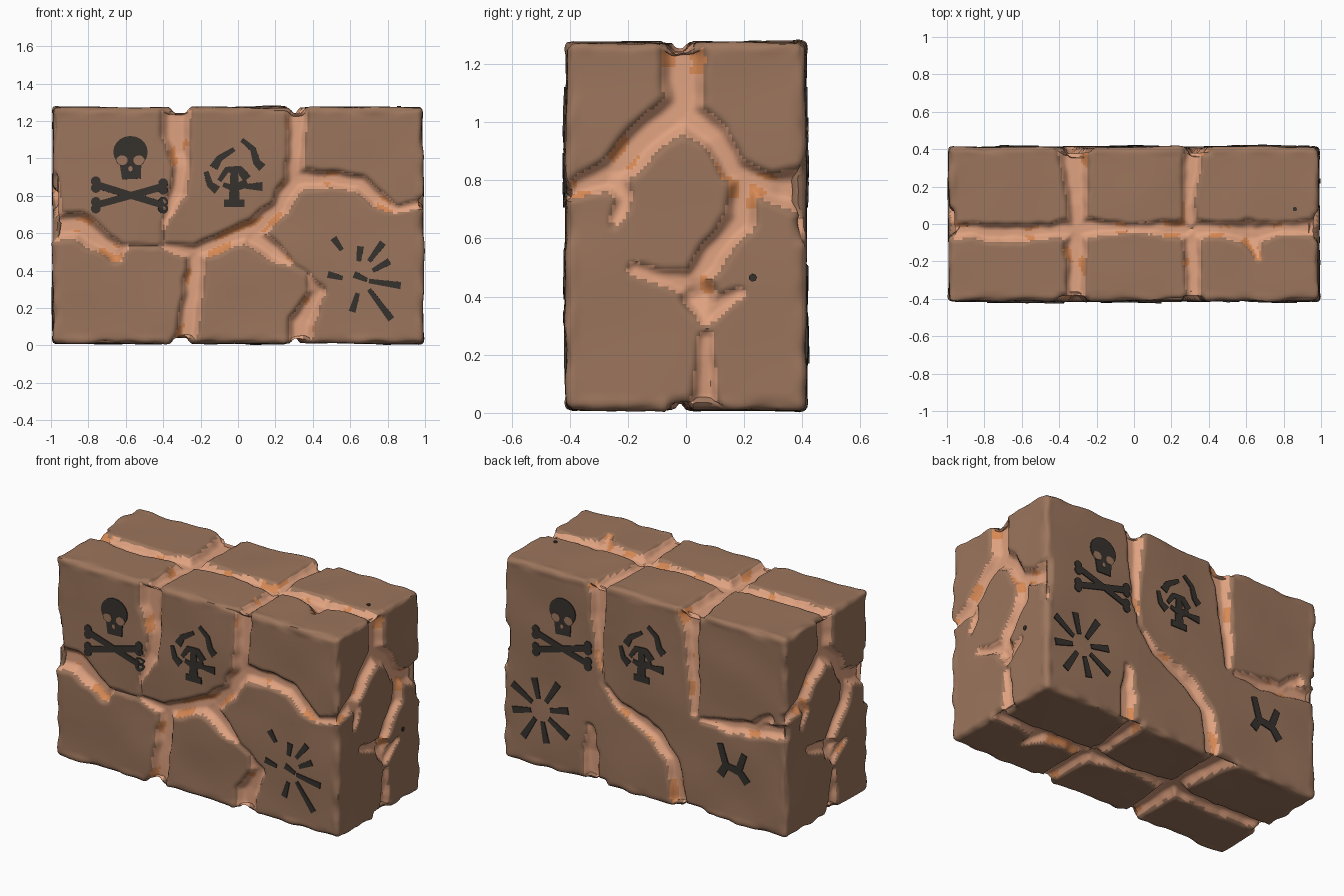
import bpy
import bmesh
import math
from mathutils import Vector, Matrix, noise

cube = bpy.data.objects.get("Cube")
if cube:
    bpy.data.objects.remove(cube, do_unlink=True)

HALF = Vector((0.99, 0.412, 0.632))      # half size of the wall block
CENTRE = Vector((0, 0, 0.642))
CELLS = Vector((160, 68, 104))           # grid cells along each axis
ROUND = 0.03
DEPTH = 0.045


def material(name, colour):
    mat = bpy.data.materials.new(name)
    mat.use_nodes = True
    mat.diffuse_color = (*colour, 1)
    mat.node_tree.nodes["Principled BSDF"].inputs["Base Color"].default_value = (*colour, 1)
    return mat


stone = material("brown stone", (0.33, 0.178, 0.108))
mortar = material("pale mortar", (0.74, 0.36, 0.215))
rust = material("orange clay", (0.68, 0.25, 0.09))
paint = material("charcoal paint", (0.037, 0.032, 0.027))

# Mortar paths: across, up, half width
front_paths = [
    [(-.33, 1.3, .08), (-.33, 1.12, .08), (-.3, .95, .045), (-.32, .82, .045), (-.38, .7, .02), (-.4, .53, .012)],
    [(-1, .63, .07), (-.85, .64, .07), (-.75, .57, .06), (-.65, .5, .05), (-.58, .53, .015), (-.4, .53, .012)],
    [(-1, .88, .04), (-.98, .68, .04)],
    [(-.4, .53, .02), (-.22, .5, .05), (-.05, .57, .05), (.1, .62, .06), (.22, .74, .05),
     (.3, .88, .06), (.31, 1, .05), (.32, 1.3, .055)],
    [(.3, .88, .06), (.5, .89, .05), (.65, .87, .045), (.75, .78, .045), (.85, .73, .02), (1, .76, .025)],
    [(-.22, .5, .05), (-.24, .3, .055), (-.29, 0, .06)],
    [(.08, .58, .06), (.18, .51, .05), (.3, .42, .014), (.37, .38, .014), (.42, .28, .045), (.34, .12, .065), (.33, 0, .07)],
]
side_paths = [
    [(-.01, 1.3, .07), (-.01, 1.05, .07), (-.15, .94, .06), (-.25, .82, .055), (-.42, .76, .03)],
    [(-.25, .82, .05), (-.21, .75, .03), (-.25, .64, .015)],
    [(0, 1.03, .06), (.1, .95, .045), (.17, .83, .05), (.28, .78, .05), (.42, .76, .08)],
    [(.2, .8, .05), (.19, .66, .05), (.1, .56, .05), (.03, .46, .045), (.05, .4, .06), (.07, .33, .025)],
    [(.03, .44, .04), (-.18, .49, .022)],
    [(.08, .35, .035), (.18, .41, .02)],
    [(.07, .26, .022), (.06, 0, .055)],
]
back_paths = [
    [(-.35, 1.3, .06), (-.33, 1.08, .05), (-.33, .81, .02), (-.29, .66, .012), (-.18, .54, .03),
     (.05, .44, .05), (.19, .3, .045), (.25, 0, .05)],
    [(.3, 1.3, .08), (.32, 1.1, .05), (.34, .85, .04), (.35, .64, .02)],
    [(.4, .61, .02), (.6, .62, .045), (.75, .64, .045), (.87, .74, .03)],
    [(.75, .64, .045), (1, .68, .05)],
    [(-.39, .36, .025), (-.38, .2, .05), (-.38, 0, .05)],
    [(-1, .65, .03), (-.97, .58, .015)],
]
flat_paths = [
    [(-1, -.03, .04), (-.7, -.05, .05), (-.45, -.04, .04), (-.3, -.02, .06), (0, -.02, .022),
     (.3, -.03, .06), (.45, -.03, .04), (.62, -.05, .06), (.8, -.02, .03), (1, -.02, .045)],
    [(-.33, .43, .08), (-.3, .1, .055), (-.31, -.1, .06), (-.31, -.43, .045)],
    [(.32, .43, .055), (.29, .1, .035), (.31, -.1, .05), (.32, -.43, .035)],
    [(.62, -.05, .07), (.66, -.17, .02)],
]

# Each side of the block: outward, across and up directions with its mortar
X, Y, Z = Vector((1, 0, 0)), Vector((0, 1, 0)), Vector((0, 0, 1))
SIDES = {
    "front": (-Y, X, Z, front_paths), "back": (Y, -X, Z, back_paths),
    "right": (X, Y, Z, side_paths), "left": (-X, -Y, Z, side_paths),
    "top": (Z, X, Y, flat_paths), "bottom": (-Z, X, Y, flat_paths),
}


def along(direction, sizes):
    return sum(abs(d) * s for d, s in zip(direction, sizes))


def mortar_at(p, u, v, paths):
    """Distance to the nearest path in half widths, and that half width."""
    x = p.dot(u) + 0.014 * noise.noise(p * 11)
    y = p.dot(v) + 0.014 * noise.noise(p * 11 + Vector((7, 3, 5)))
    best, width = 9.0, 0.01
    for path in paths:
        for (ax, ay, aw), (bx, by, bw) in zip(path, path[1:]):
            dx, dy = bx - ax, by - ay
            t = ((x - ax) * dx + (y - ay) * dy) / (dx * dx + dy * dy)
            t = min(1.0, max(0.0, t))
            w = aw + (bw - aw) * t
            r = math.hypot(x - ax - dx * t, y - ay - dy * t) / w
            if r < best:
                best, width = r, w
    return best, width


def weather(p):
    """Move a point of the plain box onto the worn, grooved surface."""
    q = p - CENTRE
    inner = Vector([max(ROUND - h, min(h - ROUND, c)) for c, h in zip(q, HALF)])
    out = (q - inner).normalized()
    depth, near = 0.0, []
    for n, u, v, paths in SIDES.values():
        weight = max(0.0, 1 - (along(n, HALF) - q.dot(n)) / 0.05)
        near.append(weight)
        if weight > 0:
            r, w = mortar_at(p, u, v, paths)
            s = max(0.0, min(1.0, (1.3 - r) / 0.9))
            depth = max(depth, weight * DEPTH * min(1.2, w / 0.05) * s * s * (3 - 2 * s))
    edge = sorted(near)[-2]
    bump = 0.009 * noise.noise(p * 3) + 0.02 * edge * noise.noise(p * 9)
    moved = CENTRE + inner + out * (ROUND + bump - depth)
    moved.z = max(0.0, moved.z)
    return moved


def finish(bm, name, mats):
    mesh = bpy.data.meshes.new(name)
    bm.to_mesh(mesh)
    bm.free()
    for mat in mats:
        mesh.materials.append(mat)
    obj = bpy.data.objects.new(name, mesh)
    bpy.context.collection.objects.link(obj)
    return obj


# Wall block: six grids, coloured by mortar, welded and weathered
bm = bmesh.new()
for n, u, v, paths in SIDES.values():
    frame = Matrix((u * along(u, HALF), v * along(v, HALF), n)).transposed().to_4x4()
    place = Matrix.Translation(CENTRE + n * along(n, HALF)) @ frame
    grid = bmesh.ops.create_grid(bm, x_segments=round(along(u, CELLS)),
                                 y_segments=round(along(v, CELLS)), size=1, matrix=place)
    for f in {f for vert in grid["verts"] for f in vert.link_faces}:
        p = f.calc_center_median()
        r, w = mortar_at(p, u, v, paths)
        if r < 1 and w > 0.016:
            f.material_index = 2 if r > 0.35 and noise.noise(p * 7) > 0.27 else 1
bmesh.ops.remove_doubles(bm, verts=bm.verts, dist=0.001)
for vert in bm.verts:
    vert.co = weather(vert.co)
bmesh.ops.recalc_face_normals(bm, faces=bm.faces)
wall = finish(bm, "wall_block", [stone, mortar, rust])
bpy.context.view_layer.objects.active = wall
wall.select_set(True)
bpy.ops.object.shade_smooth_by_angle(angle=math.radians(50))


# Painted marks: thin plates that follow the worn surface
class Mark:
    def __init__(self, name, side, mat=paint, lift=0.003):
        self.name, self.mat, self.lift = name, mat, lift
        self.n, self.u, self.v, _ = SIDES[side]
        self.bm = bmesh.new()

    def vert(self, x, y):
        p = self.u * x + self.v * y + self.n * (along(self.n, HALF) + CENTRE.dot(self.n))
        return self.bm.verts.new(weather(p) + self.n * self.lift)

    def disc(self, x, y, rx, ry=None, sides=20):
        turns = [math.tau * i / sides for i in range(sides)]
        self.bm.faces.new([self.vert(x + rx * math.cos(a), y + (ry or rx) * math.sin(a)) for a in turns])

    def stroke(self, points, start, end, steps=4):
        pts = [Vector(a).lerp(Vector(b), i / steps) for a, b in zip(points, points[1:]) for i in range(steps)]
        pts.append(Vector(points[-1]))
        last = None
        for i, p in enumerate(pts):
            d = (pts[min(i + 1, len(pts) - 1)] - pts[max(i - 1, 0)]).normalized()
            off = Vector((-d.y, d.x)) * (start + (end - start) * i / (len(pts) - 1))
            pair = (self.vert(*(p + off)), self.vert(*(p - off)))
            if last:
                self.bm.faces.new((last[0], last[1], pair[1], pair[0]))
            last = pair

    def done(self):
        obj = finish(self.bm, self.name, [self.mat])
        mod = obj.modifiers.new("thickness", "SOLIDIFY")
        mod.thickness, mod.offset = 0.006, 0


for side in ("front", "back"):
    # Skull over crossed bones
    skull = Mark(side + "_skull", side)
    skull.disc(-.575, 1.035, .092, .085)
    skull.stroke([(-.575, .99), (-.57, .89)], .06, .05)
    skull.done()
    eyes = Mark(side + "_skull_eyes", side, stone, 0.006)
    for x in (-.62, -.53):
        eyes.disc(x, .99, .03, .026)
    eyes.disc(-.575, .945, .012, .015, 8)
    eyes.done()
    bones = Mark(side + "_crossed_bones", side)
    for a, b in (((-.76, .86), (-.4, .75)), ((-.4, .85), (-.76, .75))):
        bones.stroke([a, b], .02, .018, 8)
        for x, y in (a, b):
            bones.disc(x, y + .018, .026)
            bones.disc(x, y - .018, .026)
    bones.done()

    # Hooked hazard sign
    hazard = Mark(side + "_hazard_sign", side)
    for line in ([(-.02, 1.05), (-.1, 1), (-.13, .95)], [(-.17, .93), (-.15, .86), (-.11, .83)],
                 [(.02, 1.1), (.08, 1.05), (.1, .98), (.13, .95)], [(-.1, .88), (-.06, .94), (.01, .94), (.05, .89)],
                 [(-.08, .86), (-.02, .84), (.05, .87)], [(.04, .85), (.13, .85)]):
        hazard.stroke(line, .012, .024)
    hazard.stroke([(-.02, .93), (-.02, .77)], .02, .03)
    hazard.stroke([(-.075, .76), (.035, .76)], .02, .02)
    hazard.done()

# Uneven burst of cracks
burst = Mark("front_burst", "front")
for a, b in (((.51, .575), (.555, .51)), ((.655, .53), (.645, .45)), ((.775, .55), (.7, .45)),
             ((.81, .45), (.72, .4)), ((.48, .38), (.56, .36)), ((.87, .32), (.7, .345)),
             ((.82, .14), (.7, .3)), ((.61, .18), (.64, .28)), ((.62, .38), (.69, .35))):
    burst.stroke([a, b], .019, .012)
burst.done()
burst = Mark("back_burst", "back")
for i in range(8):
    a = math.tau * (i + 0.3) / 8
    ray = Vector((math.cos(a), math.sin(a)))
    hub = Vector((-.73, .37))
    burst.stroke([hub + ray * (.2 + .03 * (i % 2)), hub + ray * .07], .022, .014)
burst.done()

# Small stray daubs
daub = Mark("back_daub", "back")
for line in ([(.53, .5), (.57, .37), (.53, .3)], [(.56, .37), (.68, .35)], [(.7, .47), (.66, .36), (.72, .29)]):
    daub.stroke(line, .02, .026)
daub.done()
for name, side, x, y, r in (("right_spot", "right", .23, .465, .014), ("top_spot", "top", .86, .08, .012)):
    spot = Mark(name, side)
    spot.disc(x, y, r, sides=7)
    spot.done()
